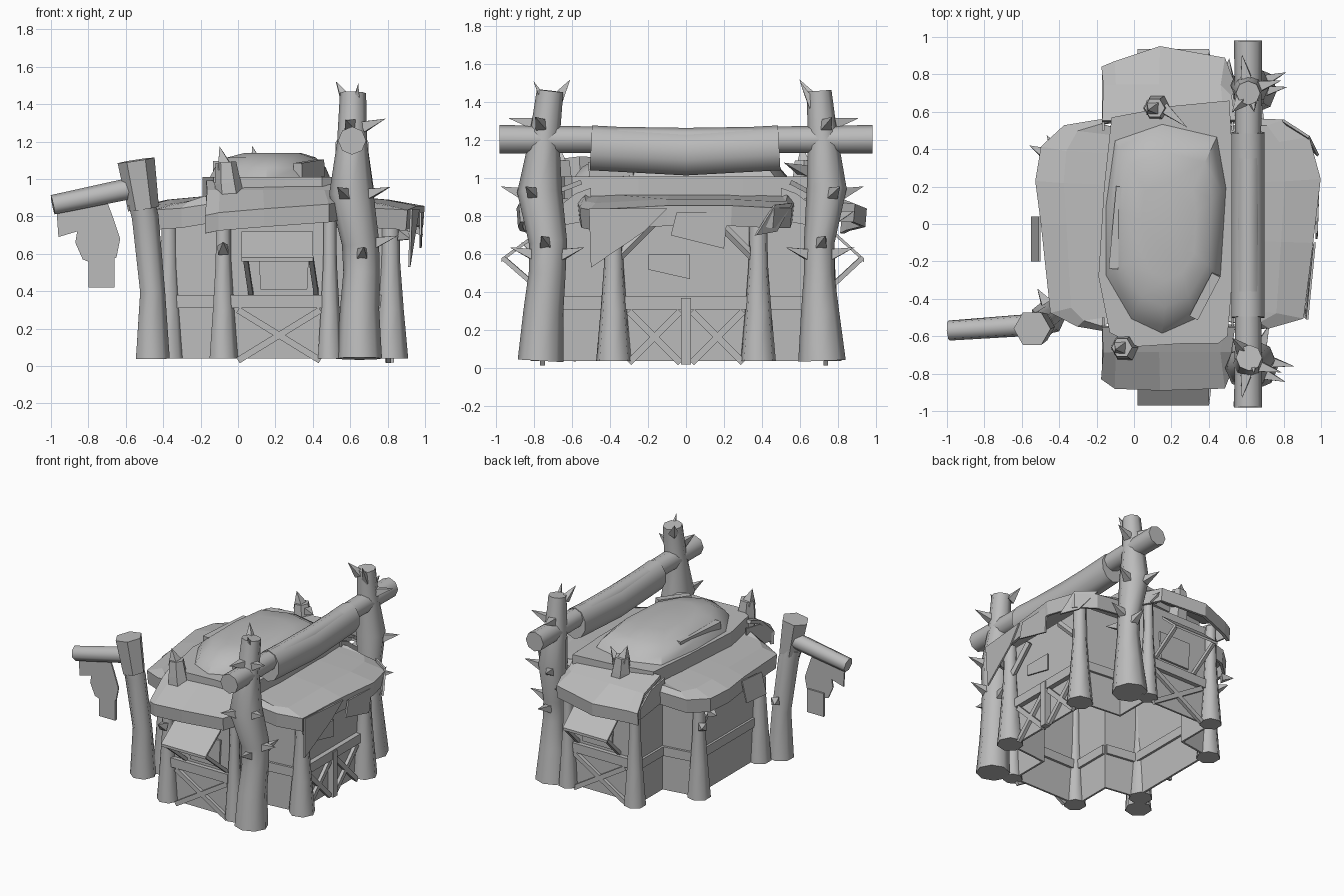
import bpy, bmesh, math
from mathutils import Vector

cube = bpy.data.objects.get("Cube")
if cube:
    bpy.data.objects.remove(cube, do_unlink=True)

grey = bpy.data.materials.new("plain grey")
grey.use_nodes = True
grey.diffuse_color = (0.5, 0.5, 0.5, 1)
grey.node_tree.nodes["Principled BSDF"].inputs["Base Color"].default_value = grey.diffuse_color


def finish(name, bm, smooth=0):
    bmesh.ops.recalc_face_normals(bm, faces=bm.faces)
    mesh = bpy.data.meshes.new(name)
    bm.to_mesh(mesh)
    bm.free()
    mesh.materials.append(grey)
    ob = bpy.data.objects.new(name, mesh)
    bpy.context.collection.objects.link(ob)
    if smooth:
        bpy.ops.object.select_all(action='DESELECT')
        ob.select_set(True)
        bpy.context.view_layer.objects.active = ob
        bpy.ops.object.shade_smooth_by_angle(angle=math.radians(smooth))
    return ob


def sheet(name, rows, thick=0, closed=False, cap=False, smooth=0):
    """Skin a grid of points, row to row."""
    bm = bmesh.new()
    vs = [[bm.verts.new(p) for p in row] for row in rows]
    n = len(rows[0])
    for a, b in zip(vs, vs[1:]):
        for i in range(n if closed else n - 1):
            j = (i + 1) % n
            bm.faces.new((a[i], a[j], b[j], b[i]))
    if cap:
        bm.faces.new(vs[0])
        bm.faces.new(vs[-1])
    ob = finish(name, bm, smooth)
    if thick:
        mod = ob.modifiers.new("thickness", 'SOLIDIFY')
        mod.thickness = thick
        mod.offset = 0
    return ob


def tube(name, path, sides=7, flat=False, wide=1):
    """Tapered trunk through (x, y, z, radius) points."""
    pts = [Vector(p[:3]) for p in path]
    rows = []
    for k, p in enumerate(pts):
        d = (pts[min(k + 1, len(pts) - 1)] - pts[max(k - 1, 0)]).normalized()
        u = Vector((1, 0, 0)) if abs(d.z) > 0.7 else Vector((0, 0, 1))
        v = d.cross(u).normalized()
        u = v.cross(d)
        turn = [2 * math.pi * i / sides for i in range(sides)]
        rows.append([p + path[k][3] * (u * math.cos(t) + v * wide * math.sin(t)) for t in turn])
    return sheet(name, rows, closed=True, cap=True, smooth=0 if flat else 55)


def beam(name, a, b, w=0.03, h=0.03):
    """Square timber between two points."""
    a, b = Vector(a), Vector(b)
    d = (b - a).normalized()
    u = d.cross(Vector((0, 0, 1)) if abs(d.z) < 0.95 else Vector((0, 1, 0))).normalized()
    v = d.cross(u)
    corner = ((-1, -1), (1, -1), (1, 1), (-1, 1))
    return sheet(name, [[p + u * w / 2 * s + v * h / 2 * t for s, t in corner] for p in (a, b)],
                 closed=True, cap=True)


def plate(name, pts, push):
    """Flat board with a given outline."""
    return sheet(name, [pts, [Vector(p) + Vector(push) for p in pts]], closed=True, cap=True)


def thorn(base, d, length=0.14, r=0.035):
    d = Vector(d).normalized()
    a = Vector(base)
    u = d.orthogonal().normalized()
    v = d.cross(u)
    bm = bmesh.new()
    ring = [bm.verts.new(a + r * s) for s in (u, v, -u, -v)]
    tip = bm.verts.new(a + d * length)
    for i in range(4):
        bm.faces.new((ring[i], ring[(i + 1) % 4], tip))
    bm.faces.new(ring)
    finish("thorn", bm)


# Cross-shaped wall shell, set back behind the posts
L, R, W, E, F, B = -0.09, 0.48, -0.34, 0.78, -0.73, 0.71
plan = [(L, F), (R, F), (R, -.42), (E, -.39), (E, .39), (R, .42),
        (R, B), (L, B), (L, .42), (W, .38), (W, -.38), (L, -.42)]
sheet("walls", [[(x, y, z) for x, y in plan] for z in (0.04, 0.82)], 0.02, closed=True)
for (ax, ay), (bx, by) in zip(plan, plan[1:] + plan[:1]):
    beam("wall_rail", (ax, ay, .345), (bx, by, .345), .05, .07)


# Crossed braces on the ends of the building
def cross(a, b):
    for z0, z1 in ((0.03, 0.3), (0.3, 0.03)):
        beam("cross_brace", (*a, z0), (*b, z1), .025, .035)


for s, y in ((-1, F - .025), (1, B + .025)):
    cross((0, y), (.44, y))
    beam("sill_rail", (-.05, y, .345), (.45, y, .345), .03, .07)
    cross((E + .025, .03 * s), (E + .025, .3 * s))
beam("centre_stake", (E + .03, 0, .02), (E + .03, 0, .37), .05, .05)
beam("side_rail", (E + .03, -.36, .345), (E + .03, .36, .345), .03, .07)

# Flared wall posts with knee braces
for s in (-1, 1):
    for x, y, r in ((-.08, .74, .08), (.49, .74, .07), (W - .03, .37, .085), (E + .035, .38, .095)):
        tube("wall_post", [(x, y * s, .04, r), (x, y * s, .3, r * .75),
                           (x, y * s, .55, r * .55), (x, y * s, .82, r * .5)])
    for x in (W - .035, E + .04):
        tube("knee_brace", [(x, .37 * s, .57, .025), (x, .17 * s, .77, .025)], 5)

# Side wing roofs: inner edge, eave, drooping skirt
east = [(.5, -.56), (.72, -.55), (.9, -.5), (.95, -.1), (.99, .24), (.93, .46), (.8, .55), (.5, .56)]
west = [(-.12, -.57), (-.3, -.54), (-.44, -.47), (-.49, 0), (-.52, .23), (-.49, .41), (-.37, .52), (-.12, .56)]
lift = (.87, .84, .83, .85, .85, .84, .84, .87)
for name, edge, inner in (("east_roof", east, .42), ("west_roof", west, -.05)):
    mid = inner + (.2 if inner > 0 else -.18)
    sheet(name, [[(inner, y * .9, .91) for x, y in edge],
                 [((x + mid) / 2, y * .95, z + .03) for (x, y), z in zip(edge, lift)],
                 [(x, y, z) for (x, y), z in zip(edge, lift)],
                 [(x * .99, y * .98, z - .1) for (x, y), z in zip(edge, lift)]], .02)

# Front and back porch roofs, each falling towards the west
cols = (-.17, -.1, .14, .48, .54)
fall = (0, .015, .035, .06, .07)
porches = {-1: ((.82, .87, .88, .87, .72), .68, .93), 1: ((.83, .86, .94, .88, .72), .74, .91)}
for s, (bulge, knee, top) in porches.items():
    sheet("porch_roof", [[(x, .55 * s, .98) for x in cols],
                         [(x * .96, min(knee, y - .04) * s, top) for x, y in zip(cols, bulge)],
                         [(x, y * s, .8 + k) for x, y, k in zip(cols, bulge, fall)],
                         [(x, y * s * .99, .71 + k) for x, y, k in zip(cols, bulge, fall)]], .025)
    for x, y in ((cols[0], .8), (cols[-1] - .02, .71)):
        plate("roof_cheek", [(x, .5 * s, .95), (x, (y - .13) * s, .92), (x, y * s, .82),
                             (x, y * s, .74), (x, .5 * s, .78)], (.012, 0, 0))

# Raised centre layer
slab = [(-.13, -.58), (.02, -.655), (.25, -.64), (.45, -.64), (.5, -.6), (.53, -.25), (.53, .3), (.51, .66),
        (.2, .63), (-.12, .57), (-.16, .2), (-.19, -.28)]
sheet("roof_layer", [[(x, y, z) for x, y in slab] for z in (.89, 1.01)], closed=True, cap=True)

# Dome, tapering to a point at the front
outline = [(-.16, -.28), (-.02, -.52), (.15, -.6), (.33, -.52), (.47, -.28), (.5, .2), (.45, .48),
           (.15, .55), (-.11, .46), (-.16, .1)]
sheet("dome", [[(.2 + (x - .2) * k, (y + .05) * k - .05, z) for x, y in outline]
               for k, z in ((1, .99), (.9, 1.06), (.72, 1.115), (.45, 1.14))],
      closed=True, cap=True, smooth=35)
beam("roof_board", (-.11, -.24, 1.06), (-.07, .2, 1.06), .05, .07)
beam("roof_board", (.32, -.5, 1.04), (.44, -.27, 1.06), .05, .09)

# Horn vents on the roof
for x, y in ((-.035, -.66), (.14, .62)):
    tube("vent", [(x, y, .83, .085), (x - .02, y, .98, .07), (x - .03, y, 1.09, .055)], 6, True)
    thorn((x - .035, y, 1.06), (-.25, -.1, 1), .12, .055)
thorn((.16, .62, 1.04), (.6, -.5, .2), .17, .04)

# Awnings with props, and a shuttered window below each
for s, wall, out in ((-1, F, .97), (1, B, .935)):
    plate("awning", [(.02, .78 * s, .72), (.4, .78 * s, .72), (.4, out * s, .58), (.02, out * s, .58)],
          (0, 0, -.02))
    y = wall + .015 * s
    plate("shutter", [(.11, y, .62), (.38, y, .62), (.37, y, .41), (.12, y, .41)], (0, .015 * s, 0))
    for x in (.04, .39):
        beam("awning_prop", (x, (out - .01) * s, .58), (x + .03, wall, .38), .025, .025)

# Tall trunks carrying the ridge beam
tall = {-1: [(.65, -.765, .04, .12), (.65, -.75, .3, .105), (.66, -.73, .5, .097), (.655, -.725, .66, .1),
             (.605, -.77, .93, .118), (.61, -.745, 1.2, .08), (.615, -.715, 1.46, .07)],
        1: [(.64, .715, .04, .125), (.64, .705, .3, .1), (.64, .7, .5, .08), (.635, .7, .66, .08),
            (.62, .74, .95, .105), (.61, .72, 1.2, .08), (.61, .7, 1.46, .065)]}
for s, path in tall.items():
    tube("tall_trunk", path, 8)
    thorn((.63, s * .7 - .03, 1.38), (.1, -.55, 1), .15)
    for z, deg, up in ((1.28, 15, .35), (1.29, 100, .2), (1.42, 230, 1.2), (.92, 20, .3), (.92, 110, .3),
                       (.66, 10, .3), (.6, 85, .3), (.6, 290, .3)):
        near = min(path, key=lambda p: abs(p[2] - z))
        c, d = math.cos(math.radians(deg)), math.sin(math.radians(deg)) * s
        r = near[3] * .8
        thorn((near[0] + c * r, near[1] + d * r, z), (c, d, up), .13, .04)
tube("ridge_beam", [(.61, -.98, 1.205, .075), (.61, 0, 1.2, .065), (.61, .98, 1.205, .075)], 8)
tube("cloth_roll", [(.61, -.5, 1.16, .118), (.61, 0, 1.133, .118), (.61, .49, 1.16, .118)], 10, wide=.78)

# Leaning signpost, arm and hanging board
tube("sign_post", [(-.46, -.5, .04, .095), (-.46, -.51, .4, .07), (-.5, -.54, .8, .075), (-.52, -.55, .88, .075)])
tube("sign_post_head", [(-.505, -.55, .84, .083), (-.545, -.56, 1.1, .1)], 6, True)
tube("sign_arm", [(-.56, -.54, .95, .06), (-.99, -.57, .86, .055)], 7)
plate("sign_cloth", [(x, -.565, z) for x, z in
      ((-.97, .83), (-.96, .69), (-.86, .72), (-.87, .66), (-.83, .57), (-.75, .54),
       (-.65, .58), (-.63, .68), (-.67, .8), (-.7, .88))], (0, .012, 0))
plate("sign_board", [(-.8, -.56, .42), (-.66, -.56, .42), (-.66, -.56, .6), (-.8, -.56, .6)], (0, .02, 0))

# Loose scraps and patches under the eaves
plate("corner_flap", [(.92, -.51, .84), (.96, -.1, .84), (.94, -.22, .72), (.91, -.5, .53)], (.012, 0, 0))
plate("hanging_patch", [(.97, -.08, .7), (.97, .2, .63), (.98, .22, .82), (.97, -.05, .82)], (.012, 0, 0))
plate("wall_patch", [(E + .02, -.2, .6), (E + .02, .02, .6), (E + .02, .02, .47), (E + .02, -.2, .52)], (.01, 0, 0))
plate("west_patch", [(-.5, -.2, .82), (-.5, .04, .84), (-.54, .04, .68), (-.54, -.2, .66)], (-.01, 0, 0))
plate("corner_scrap", [(.79, .55, .87), (.93, .46, .86), (.98, .36, .7), (.9, .47, .72)], (.01, .01, 0))

# Small thorns on posts and eaves
for base, d in (((-.08, -.79, .62), (0, -.9, .5)), ((-.48, .38, .72), (-.8, .4, .1)), ((-.42, .4, .6), (-.5, .8, .2)),
                ((-.47, -.42, .5), (-.5, .8, .1)), ((.88, -.42, .7), (.4, -.7, -.2)), ((.5, .8, .8), (.1, .9, .3))):
    thorn(base, d, .09, .04)
